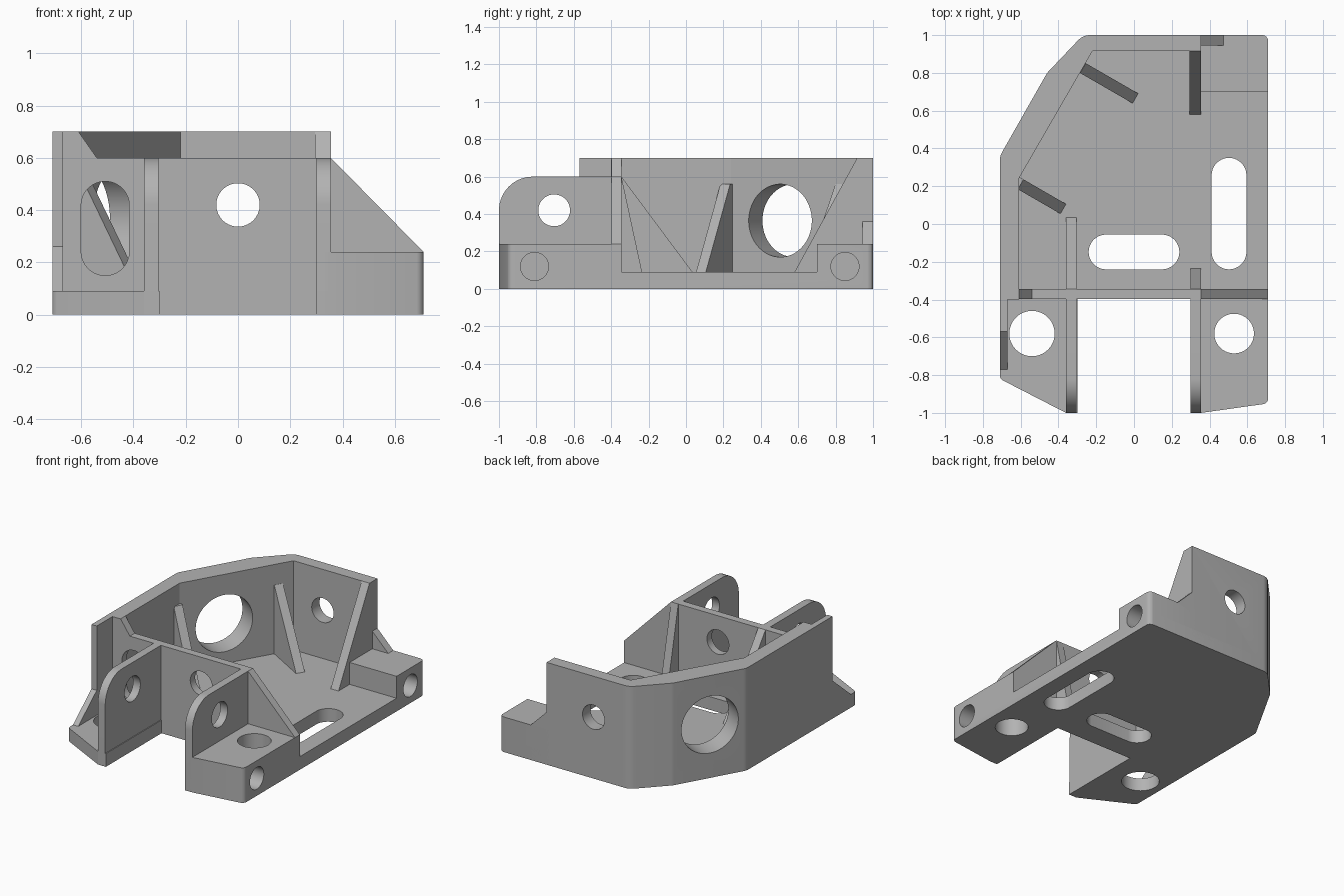
import bpy, bmesh
from math import pi, cos, sin, radians
from mathutils import Vector, Matrix

if "Cube" in bpy.data.objects:
    bpy.data.objects.remove(bpy.data.objects["Cube"])

metal = bpy.data.materials.new("machined grey")
metal.use_nodes = True
grey = (0.45, 0.45, 0.45, 1)
metal.diffuse_color = grey
metal.node_tree.nodes["Principled BSDF"].inputs["Base Color"].default_value = grey

AXES = {"x": lambda u, v, w: (w, u, v),
        "y": lambda u, v, w: (u, w, v),
        "z": lambda u, v, w: (u, v, w)}


def rounded(points):
    """Replace every corner given as (u, v, radius) by an arc."""
    out = []
    for i, p in enumerate(points):
        c = Vector(p[:2])
        if len(p) == 2:
            out.append(c)
            continue
        a = (Vector(points[i - 1][:2]) - c).normalized()
        b = (Vector(points[(i + 1) % len(points)][:2]) - c).normalized()
        half = a.angle(b) / 2
        centre = c + (a + b).normalized() * p[2] / sin(half)
        start = c + a * p[2] / (sin(half) / cos(half)) - centre
        end = c + b * p[2] / (sin(half) / cos(half)) - centre
        steps = 4 if p[2] < 0.1 else 12
        for k in range(steps + 1):
            d = start.lerp(end, k / steps).normalized()
            out.append(centre + d * p[2])
    return out


def prism(name, points, low, high, axis="z", matrix=Matrix()):
    """Extrude a closed profile along an axis."""
    bm = bmesh.new()
    pts = rounded(points)
    ends = [[bm.verts.new(AXES[axis](p[0], p[1], w)) for p in pts]
            for w in (low, high)]
    bm.faces.new(ends[0])
    bm.faces.new(ends[1])
    for i in range(len(pts)):
        bm.faces.new((ends[0][i - 1], ends[0][i], ends[1][i], ends[1][i - 1]))
    bmesh.ops.recalc_face_normals(bm, faces=bm.faces)
    mesh = bpy.data.meshes.new(name)
    bm.to_mesh(mesh)
    bm.free()
    mesh.materials.append(metal)
    obj = bpy.data.objects.new(name, mesh)
    obj.matrix_world = matrix
    bpy.context.collection.objects.link(obj)
    return obj


def rect(u0, u1, v0, v1):
    return [(u0, v0), (u1, v0), (u1, v1), (u0, v1)]


def drill(parts, u, v, r, low, high, axis, du=0, dv=0, matrix=Matrix()):
    """Cut a round hole, or a slot of half length du or dv, through parts."""
    pts = []
    n = 48
    for k in range(n):
        a = 2 * pi * (k + 0.5) / n
        c, s = cos(a), sin(a)
        pts.append((u + r * c + (du if c > 0 else -du),
                    v + r * s + (dv if s > 0 else -dv)))
    cutter = prism("cutter", pts, low, high, axis, matrix)
    cutter.hide_render = True
    for part in parts:
        mod = part.modifiers.new("hole", "BOOLEAN")
        mod.operation = "DIFFERENCE"
        mod.solver = "EXACT"
        mod.object = cutter
        bpy.context.view_layer.objects.active = part
        bpy.ops.object.modifier_apply(modifier=mod.name)
    bpy.data.objects.remove(cutter)


# Floor plate and the two raised blocks
F = 0.03
base = prism("base_plate", [
    (0.71, 1, F), (-0.27, 1, 0.08), (-0.46, 0.8, 0.08), (-0.71, 0.36, 0.08),
    (-0.71, -0.82, F), (-0.36, -1), (-0.3, -1), (-0.3, -0.395),
    (0.3, -0.395), (0.3, -1), (0.355, -1), (0.71, -0.95, F)], 0, 0.09)
front_block = prism("front_block", [
    (0.33, -0.345), (0.33, -1), (0.355, -1), (0.71, -0.95, F),
    (0.71, -0.345)], 0, 0.24)
rear_block = prism("rear_block", [
    (0.33, 0.7), (0.71, 0.7), (0.71, 1, F), (0.33, 1)], 0, 0.24)

# Tall wall around the back and the right side
wall = prism("perimeter_wall", [
    (0.355, 1), (-0.27, 1, 0.08), (-0.46, 0.8, 0.08), (-0.71, 0.36, 0.08),
    (-0.71, -0.57), (-0.67, -0.57), (-0.67, -0.4), (-0.61, -0.4),
    (-0.61, 0.24), (-0.22, 0.915), (0.355, 0.915)], 0, 0.7)

# Cross wall with sloping ends
cross = prism("cross_wall", [
    (-0.63, 0), (-0.63, 0.7), (-0.61, 0.7), (-0.54, 0.6), (0.355, 0.6),
    (0.71, 0.24), (0.71, 0)], -0.398, -0.345, "y")

# Clevis plates with ribs behind them
ears = []
for side, x0, x1, reach in (("right", -0.36, -0.305, 0.035),
                            ("left", 0.3, 0.355, -0.235)):
    ears.append(prism(side + "_clevis_plate", [
        (-1, 0), (-0.36, 0), (-0.36, 0.6), (-1, 0.6, 0.18)], x0, x1, "x"))
    prism(side + "_clevis_rib", [
        (-0.36, 0.08), (reach, 0.09), (-0.345, 0.6), (-0.36, 0.6)], x0, x1, "x")

# Ribs on the perimeter wall
prism("rear_wall_rib", [(0.93, 0.08), (0.93, 0.7), (0.915, 0.7), (0.58, 0.09)],
      0.295, 0.355, "x")
prism("rear_end_gusset", [(0.34, 0.2), (0.475, 0.24), (0.355, 0.36), (0.34, 0.36)],
      0.945, 1, "y")
prism("side_end_gusset", [(-0.55, 0.08), (-0.77, 0.09), (-0.57, 0.26), (-0.55, 0.26)],
      -0.71, -0.67, "x")
turn = Matrix.Rotation(radians(-30), 4, "Z")
for name, x, y, length in (("rear_slanted_rib", -0.27, 0.825, 0.32),
                           ("front_slanted_rib", -0.6, 0.21, 0.26)):
    prism(name, [(-0.04, 0.08), (-0.04, 0.56), (0, 0.56), (length, 0.09)],
          -0.03, 0.03, "y", Matrix.Translation((x, y, 0)) @ turn)

# Holes and slots
drill([base], 0, -0.148, 0.092, -1, 1, "z", du=0.148)
drill([base], 0.503, 0.055, 0.092, -1, 1, "z", dv=0.203)
drill([base], -0.54, -0.58, 0.12, -1, 1, "z")
drill([base, front_block], 0.53, -0.58, 0.105, -1, 1, "z")
drill([base, front_block], -0.81, 0.12, 0.075, 0.4, 1, "x")
drill([base, rear_block], 0.85, 0.12, 0.075, 0.4, 1, "x")
drill([cross, wall], 0, 0.42, 0.083, -2, 2, "y")
drill([cross], -0.508, 0.33, 0.092, -0.5, -0.3, "y", dv=0.088)
drill(ears, -0.705, 0.42, 0.085, -1, 1, "x")
drill([wall], 0, 0.365, 0.195, -0.2, 0.2, "x",
      matrix=Matrix.Translation((-0.52, 0.54, 0)) @ turn)

# Smooth the rounded surfaces and keep the edges sharp
bpy.ops.object.select_all(action="DESELECT")
for obj in bpy.context.collection.objects:
    if obj.type == "MESH" and obj.data.materials[:] == [metal]:
        obj.select_set(True)
        bpy.context.view_layer.objects.active = obj
bpy.ops.object.shade_smooth_by_angle(angle=radians(25))
